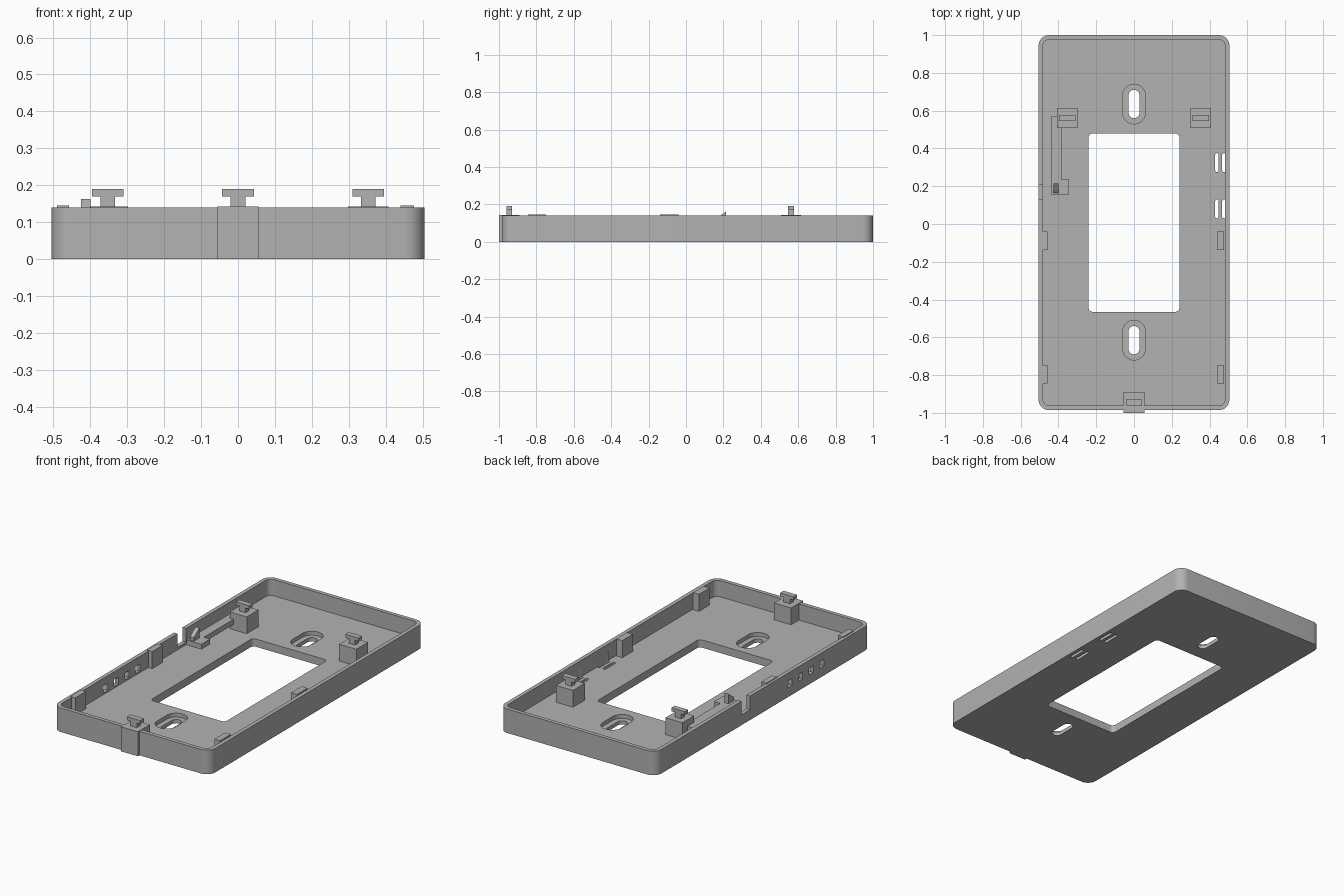
import bpy, bmesh, math

if "Cube" in bpy.data.objects:
    bpy.data.objects.remove(bpy.data.objects["Cube"])

# Single plastic colour
GREY = (0.45, 0.45, 0.45, 1)
plastic = bpy.data.materials.new("grey plastic")
plastic.use_nodes = True
plastic.diffuse_color = GREY
plastic.node_tree.nodes["Principled BSDF"].inputs["Base Color"].default_value = GREY

RIM, FLOOR = 0.14, 0.045


def prism(name, outline, z0, z1):
    """Extrude a flat outline (x, y) from z0 up to z1."""
    bm = bmesh.new()
    base = bm.faces.new([bm.verts.new((x, y, z0)) for x, y in outline])
    top = bmesh.ops.extrude_face_region(bm, geom=[base])["geom"]
    verts = [v for v in top if isinstance(v, bmesh.types.BMVert)]
    bmesh.ops.translate(bm, verts=verts, vec=(0, 0, z1 - z0))
    bmesh.ops.recalc_face_normals(bm, faces=bm.faces)
    mesh = bpy.data.meshes.new(name)
    bm.to_mesh(mesh)
    bm.free()
    mesh.materials.append(plastic)
    obj = bpy.data.objects.new(name, mesh)
    bpy.context.collection.objects.link(obj)
    return obj


def box(name, x0, x1, y0, y1, z0, z1):
    return prism(name, [(x0, y0), (x1, y0), (x1, y1), (x0, y1)], z0, z1)


def rounded(name, x0, x1, y0, y1, z0, z1, r, steps=8):
    corners = [(x1 - r, y1 - r), (x0 + r, y1 - r), (x0 + r, y0 + r), (x1 - r, y0 + r)]
    outline = []
    for i, (cx, cy) in enumerate(corners):
        for k in range(steps + 1):
            a = math.pi / 2 * (i + k / steps)
            outline.append((cx + r * math.cos(a), cy + r * math.sin(a)))
    return prism(name, outline, z0, z1)


# Tray shell
tray = rounded("tray", -0.505, 0.505, -0.985, 1, 0, RIM, 0.055)
cutters = [
    rounded("cavity", -0.482, 0.482, -0.962, 0.977, FLOOR, 0.3, 0.035),
    rounded("window", -0.24, 0.24, -0.465, 0.48, -0.1, 0.1, 0.022),
    box("wall_notch", -0.6, -0.47, 0.13, 0.21, 0.06, 0.3),
]

# Countersunk screw slots
for y in (0.635, -0.615):
    cutters.append(rounded("recess", -0.06, 0.06, y - 0.105, y + 0.105, 0.022, 0.1, 0.0599))
    cutters.append(rounded("slot", -0.029, 0.029, y - 0.075, y + 0.075, -0.1, 0.1, 0.0289))

# Pairs of slits through the floor
for y in (0.03, 0.275):
    for x in (0.43, 0.467):
        cutters.append(rounded("slit", x, x + 0.018, y, y + 0.1, -0.1, 0.0999, 0.0089, 4))

# Vents through the right wall
for i in range(4):
    y = -0.53 + 0.098 * i
    cutters.append(box("vent", -0.6, -0.47, y - 0.02, y + 0.02, 0.055, 0.095))

for cutter in cutters:
    cutter.hide_render = True
    mod = tray.modifiers.new("cut", "BOOLEAN")
    mod.operation = "DIFFERENCE"
    mod.solver = "EXACT"
    mod.object = cutter
    bpy.ops.object.select_all(action="DESELECT")
    tray.select_set(True)
    bpy.context.view_layer.objects.active = tray
    bpy.ops.object.modifier_apply(modifier="cut")
    bpy.data.objects.remove(cutter)
bpy.ops.object.shade_smooth_by_angle(angle=math.radians(30))


# Posts with T-shaped hooks
def hook_post(name, x, y0, y1, z0, hook_y):
    box(name + "_post", x - 0.055, x + 0.055, y0, y1, z0, RIM + 0.003)
    box(name + "_stem", x - 0.02, x + 0.02, hook_y - 0.016, hook_y + 0.016, RIM, 0.17)
    box(name + "_hook", x - 0.043, x + 0.043, hook_y - 0.016, hook_y + 0.016, 0.17, 0.19)


hook_post("back_right", -0.353, 0.507, 0.615, FLOOR - 0.01, 0.562)
hook_post("back_left", 0.353, 0.507, 0.615, FLOOR - 0.01, 0.562)
hook_post("front", 0, -1, -0.89, 0, -0.945)

# Stop blocks along both long walls
for y in (-0.138, -0.845):
    box("right_stop", -0.49, -0.457, y, y + 0.097, FLOOR - 0.01, RIM + 0.005)
    box("left_stop", 0.44, 0.477, y, y + 0.097, FLOOR - 0.01, RIM + 0.005)

# Spring latch: arm, foot and ramped catch
latch = [(-0.44, 0.155), (-0.345, 0.155), (-0.345, 0.235), (-0.385, 0.235),
         (-0.385, 0.507), (-0.40, 0.507), (-0.40, 0.57), (-0.44, 0.57)]
prism("latch_arm", latch, 0.075, 0.105)
catch = box("latch_catch", -0.425, -0.4, 0.165, 0.215, 0.1, 0.163)
for v in catch.data.vertices:
    if v.co.z > 0.15 and v.co.y < 0.2:
        v.co.z = 0.125
